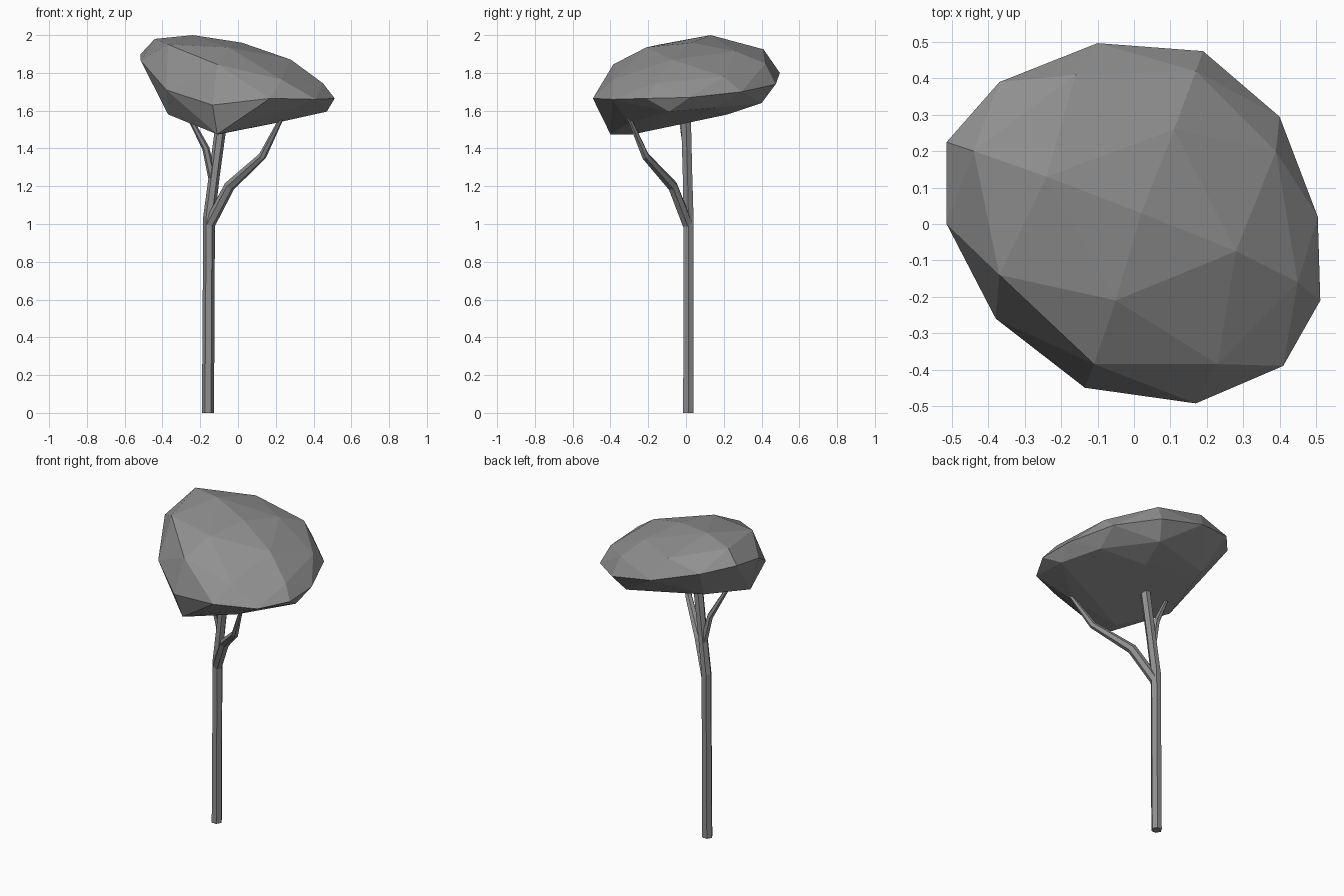
import bpy, bmesh
from math import cos, sin, pi
from mathutils import Vector

if "Cube" in bpy.data.objects:
    bpy.data.objects.remove(bpy.data.objects["Cube"])

grey = bpy.data.materials.new("dark_grey")
grey.diffuse_color = (.28, .28, .28, 1)
grey.use_nodes = True
grey.node_tree.nodes["Principled BSDF"].inputs["Base Color"].default_value = grey.diffuse_color


def finish(name, bm):
    bmesh.ops.recalc_face_normals(bm, faces=bm.faces[:])
    me = bpy.data.meshes.new(name)
    bm.to_mesh(me)
    bm.free()
    me.materials.append(grey)
    ob = bpy.data.objects.new(name, me)
    bpy.context.collection.objects.link(ob)
    return ob


def limb(name, path, sides=6):
    """Faceted tapering tube through (x, y, z, radius) stations."""
    bm = bmesh.new()
    pts = [Vector(p[:3]) for p in path]
    rings = []
    for i, p in enumerate(path):
        d = (pts[min(i + 1, len(pts) - 1)] - pts[max(i - 1, 0)]).normalized()
        if p[2] == 0:
            d = Vector((0, 0, 1))
        turn = Vector((0, 0, 1)).rotation_difference(d)
        rings.append([bm.verts.new(pts[i] + turn @ Vector(
            (p[3] * cos(2 * pi * k / sides), p[3] * sin(2 * pi * k / sides), 0)))
            for k in range(sides)])
    for a, b in zip(rings, rings[1:]):
        for k in range(sides):
            n = (k + 1) % sides
            bm.faces.new((a[k], a[n], b[n], b[k]))
    bm.faces.new(rings[0][::-1])
    bm.faces.new(rings[-1])
    return finish(name, bm)


# Trunk, bending slightly up into the crown
limb("trunk", [(-.159, .013, 0, .032), (-.153, .013, 1.04, .031),
               (-.125, .008, 1.26, .029), (-.085, 0, 1.56, .03)])
# Large side branch and small twig
limb("front_branch", [(-.15, .008, 1.0, .03), (-.045, -.07, 1.2, .029),
                      (.13, -.215, 1.36, .021), (.235, -.305, 1.57, .011)])
limb("side_branch", [(-.135, .01, 1.24, .022), (-.17, 0, 1.4, .019),
                     (-.265, -.03, 1.58, .012)])

# Crown: faceted hull - top, rim, underside
top = [(-.24, .13, 2.0), (-.44, .2, 1.98), (-.37, -.14, 1.95), (-.05, -.21, 1.935),
       (-.11, -.385, 1.845), (.11, .26, 1.915), (.28, -.075, 1.87), (.45, -.16, 1.745),
       (.39, .2, 1.78), (.17, .42, 1.85), (-.16, .41, 1.925), (.23, -.385, 1.765),
       (.02, .03, 1.96)]
rim = [(-.1, .497, 1.8), (.19, .475, 1.74), (.4, .295, 1.7), (.505, .02, 1.67),
       (.512, -.21, 1.665), (.41, -.39, 1.66), (.17, -.493, 1.665), (-.135, -.45, 1.63),
       (-.38, -.26, 1.71), (-.515, 0, 1.865), (-.515, .225, 1.9), (-.37, .39, 1.87)]
under = [(-.11, -.4, 1.475), (-.1, -.28, 1.475), (-.37, -.12, 1.58), (.2, -.3, 1.535),
         (.47, -.09, 1.595), (.38, .15, 1.615), (.1, .22, 1.58), (.14, .4, 1.64),
         (-.3, .25, 1.67)]
bm = bmesh.new()
for p in top + rim + under:
    bm.verts.new(p)
bmesh.ops.convex_hull(bm, input=bm.verts[:])
loose = [v for v in bm.verts if not v.link_faces]
bmesh.ops.delete(bm, geom=loose, context='VERTS')
finish("crown", bm)
